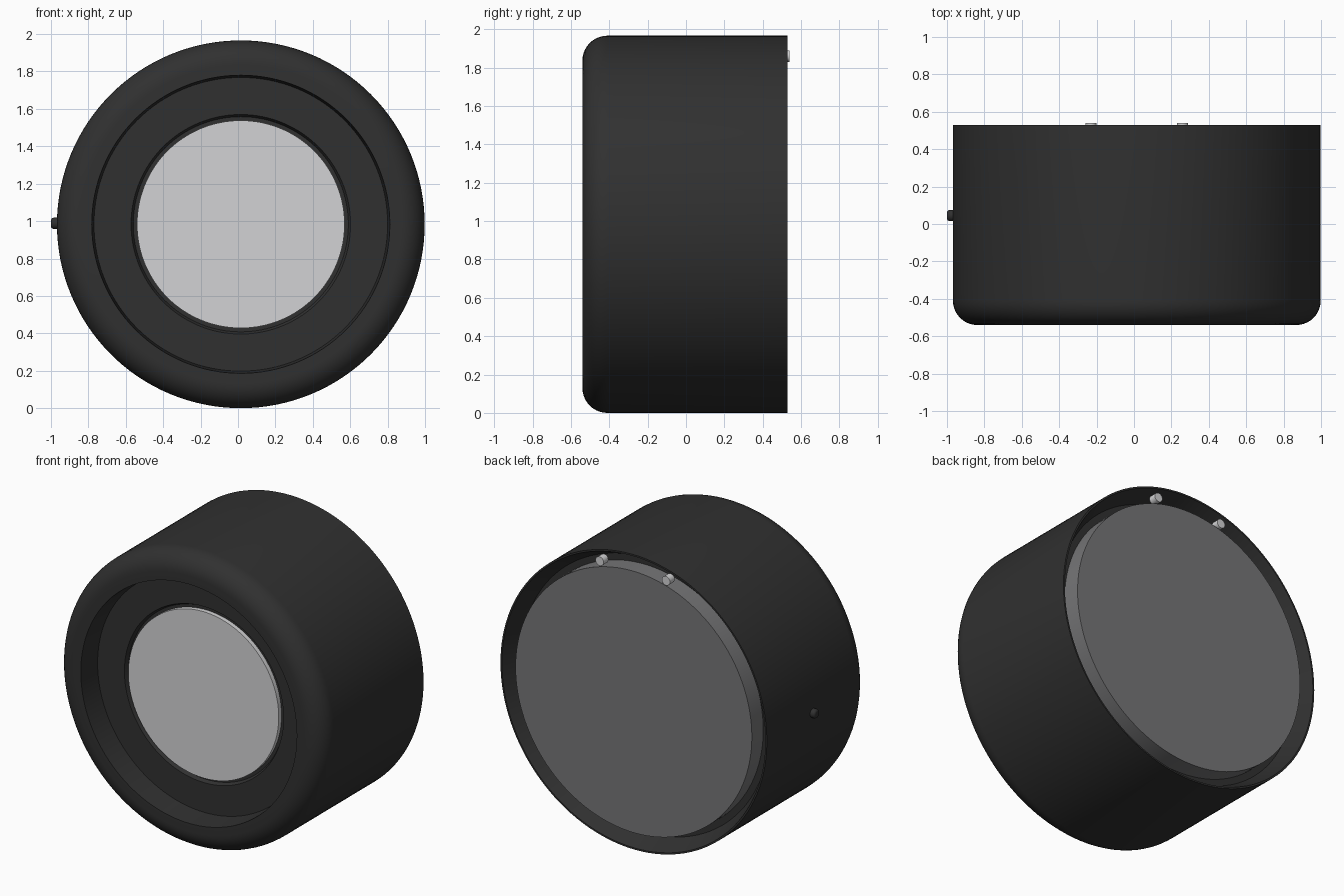
import bpy, bmesh, math
from mathutils import Vector, Matrix

old = bpy.data.objects.get("Cube")
if old:
    bpy.data.objects.remove(old, do_unlink=True)

CX, CZ, R = 0.015, 0.983, 0.983      # housing axis position and radius
FRONT, BACK = -0.54, 0.53


def material(name, rgb):
    m = bpy.data.materials.new(name)
    m.use_nodes = True
    m.diffuse_color = (*rgb, 1)
    m.node_tree.nodes["Principled BSDF"].inputs["Base Color"].default_value = (*rgb, 1)
    return m


black = material("black_plastic", (0.03, 0.03, 0.03))
silver = material("light_silver", (0.65, 0.65, 0.66))
grey = material("mid_grey", (0.18, 0.18, 0.185))


def lathe(name, profile, mat, location, steps=128, turn=0.0):
    """Spin (radius, depth) points about the y axis into a closed solid."""
    bm = bmesh.new()
    verts = [bm.verts.new((r, y, 0)) for r, y in profile]
    edges = [bm.edges.new(pair) for pair in zip(verts, verts[1:])]
    bmesh.ops.spin(bm, geom=verts + edges, cent=(0, 0, 0), axis=(0, 1, 0),
                   angle=math.tau, steps=steps, use_duplicate=False)
    bmesh.ops.remove_doubles(bm, verts=bm.verts, dist=0.0001)
    bmesh.ops.recalc_face_normals(bm, faces=bm.faces)
    bm.transform(Matrix.Rotation(turn, 4, 'Z'))
    mesh = bpy.data.meshes.new(name)
    bm.to_mesh(mesh)
    bm.free()
    mesh.materials.append(mat)
    ob = bpy.data.objects.new(name, mesh)
    ob.location = location
    bpy.context.collection.objects.link(ob)
    bpy.ops.object.select_all(action='DESELECT')
    ob.select_set(True)
    bpy.context.view_layer.objects.active = ob
    bpy.ops.object.shade_smooth_by_angle(angle=math.radians(30))
    return ob


def arc(r, y, radius, start, end, n=10):
    angles = [math.radians(start + (end - start) * i / n) for i in range(n + 1)]
    return [(r + radius * math.cos(a), y + radius * math.sin(a)) for a in angles]


axis = (CX, 0, CZ)

# Housing: stepped front recess, rounded front lip, hollow back
FILLET = 0.13
housing = [(0, -0.355), (0.575, -0.355), (0.587, -0.38), (0.785, -0.38), (0.797, FRONT)]
housing += arc(R - FILLET, FRONT + FILLET, FILLET, -90, 0)
housing += [(R, BACK), (0.972, BACK), (0.915, 0.41), (0, 0.41)]
lathe("housing", housing, black, axis)

# Front lens disc
lathe("front_disc", [(0, -0.385), (0.555, -0.385), (0.555, -0.35), (0, -0.35)], silver, axis)

# Back cover, flush with the rear rim
lathe("back_cover", [(0, 0.40), (0.872, 0.40), (0.872, BACK), (0, BACK)], grey, axis)

# Two small contact pins at the top of the back
for side, label in ((1, "left"), (-1, "right")):
    lathe(label + "_pin", [(0, 0.49), (0.03, 0.49), (0.03, 0.54), (0, 0.54)], silver,
          (CX + side * 0.245, 0, CZ + 0.877), steps=24)

# Rounded button on the right side
button = [(0, -0.03), (0.03, -0.03)] + arc(0.015, 0.0175, 0.015, 0, 90, 5) + [(0, 0.0325)]
lathe("side_button", button, black, (-0.9675, 0.045, CZ + 0.005), steps=32, turn=math.pi / 2)
